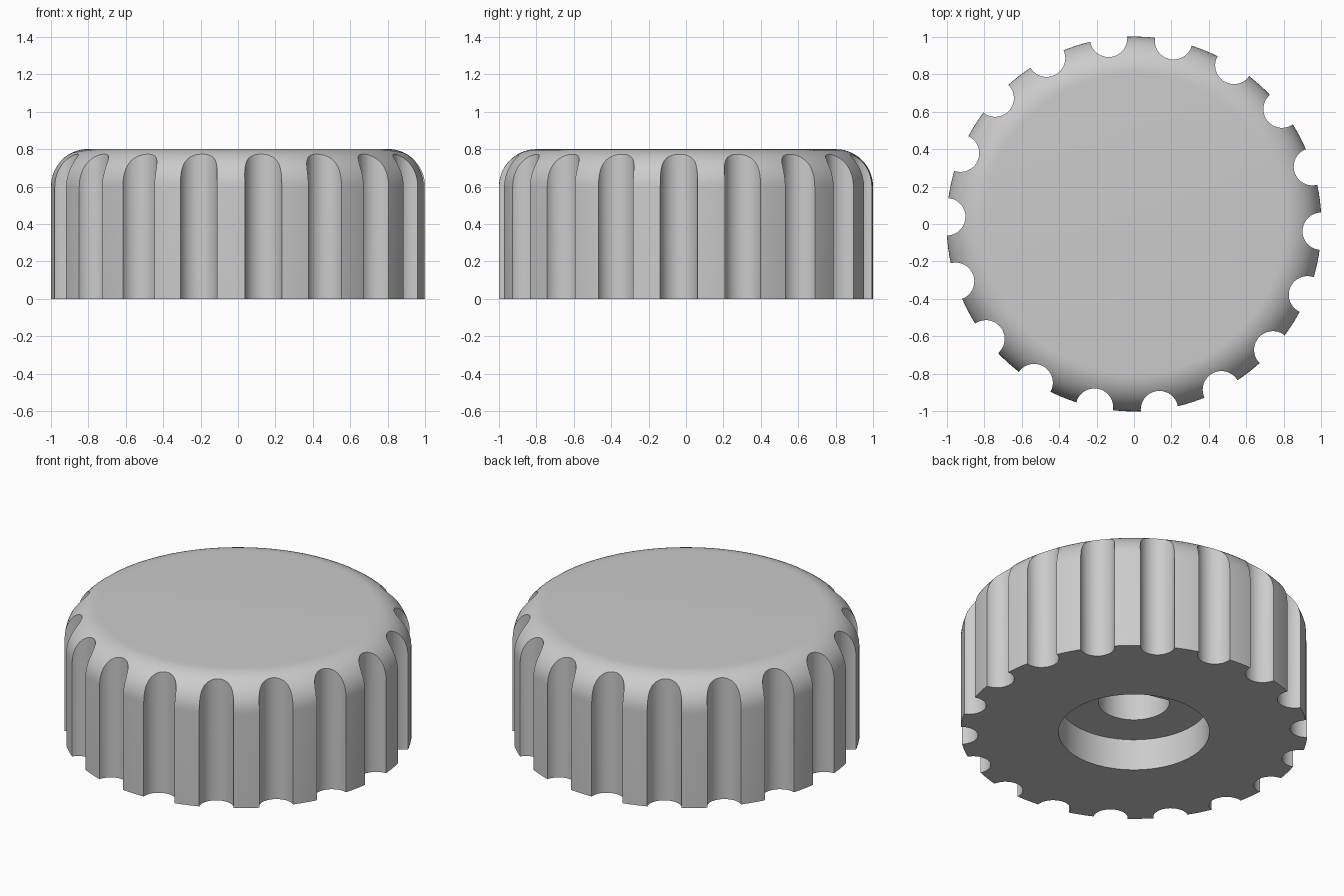
import bpy
import bmesh
from math import cos, sin, pi, radians, acos

if "Cube" in bpy.data.objects:
    bpy.data.objects.remove(bpy.data.objects["Cube"], do_unlink=True)

HEIGHT, FILLET = 0.8, 0.2
FLUTES, FLUTE_R, FLUTE_START = 18, 0.1, radians(-2.2)
RECESS_R, RECESS_TOP = 0.435, 0.2
BORE_R, BORE_TOP, FLAT_DIST = 0.205, 0.6, 0.11
FLAT_DIR = FLUTE_START + radians(80)

gray = bpy.data.materials.new("plain gray")
gray.use_nodes = True
gray.diffuse_color = (0.6, 0.6, 0.6, 1)
gray.node_tree.nodes["Principled BSDF"].inputs["Base Color"].default_value = (0.6, 0.6, 0.6, 1)


def make_object(name, bm):
    bmesh.ops.recalc_face_normals(bm, faces=bm.faces)
    mesh = bpy.data.meshes.new(name)
    bm.to_mesh(mesh)
    bm.free()
    mesh.materials.append(gray)
    obj = bpy.data.objects.new(name, mesh)
    bpy.context.collection.objects.link(obj)
    return obj


def arc(radius, start, sweep, steps, closed=False, x=0, y=0):
    count = steps if closed else steps + 1
    return [(x + radius * cos(start + sweep * i / steps),
             y + radius * sin(start + sweep * i / steps)) for i in range(count)]


def add_prism(bm, outline, z0, z1):
    face = bm.faces.new([bm.verts.new((x, y, z0)) for x, y in outline])
    top = bmesh.ops.extrude_face_region(bm, geom=[face])["geom"]
    moved = [v for v in top if isinstance(v, bmesh.types.BMVert)]
    bmesh.ops.translate(bm, verts=moved, vec=(0, 0, z1 - z0))


# Round body: one ring per profile point, capped top and bottom
profile = [(1, 0)] + arc(FILLET, 0, pi / 2, 14, x=1 - FILLET, y=HEIGHT - FILLET)
bm = bmesh.new()
rings = [[bm.verts.new((x, y, z)) for x, y in arc(r, 0, 2 * pi, 180, True)]
         for r, z in profile]
for low, high in zip(rings, rings[1:]):
    for i in range(len(low)):
        j = (i + 1) % len(low)
        bm.faces.new((low[i], low[j], high[j], high[i]))
bm.faces.new(rings[0])
bm.faces.new(rings[-1])
knob = make_object("knob_body", bm)

# Grip flutes around the rim
bm = bmesh.new()
for k in range(FLUTES):
    a = FLUTE_START + k * 2 * pi / FLUTES
    add_prism(bm, arc(FLUTE_R, a, 2 * pi, 40, True, cos(a), sin(a)), -0.1, 1)
flutes = make_object("flute_cutters", bm)

# Round recess underneath
bm = bmesh.new()
add_prism(bm, arc(RECESS_R, 0, 2 * pi, 96, True), -0.1, RECESS_TOP)
recess = make_object("recess_cutter", bm)

# Shaft bore with one flat side
bm = bmesh.new()
half = acos(FLAT_DIST / BORE_R)
add_prism(bm, arc(BORE_R, FLAT_DIR + half, 2 * (pi - half), 48), 0.1, BORE_TOP)
bore = make_object("shaft_bore_cutter", bm)

# Cut everything, then bake the result and remove the cutters
for cutter in (flutes, recess, bore):
    mod = knob.modifiers.new(cutter.name, "BOOLEAN")
    mod.operation = "DIFFERENCE"
    mod.solver = "EXACT"
    mod.object = cutter
    cutter.hide_render = True
bpy.context.view_layer.update()
graph = bpy.context.evaluated_depsgraph_get()
finished = bpy.data.meshes.new_from_object(knob.evaluated_get(graph))
knob.modifiers.clear()
knob.data = finished
for cutter in (flutes, recess, bore):
    bpy.data.objects.remove(cutter, do_unlink=True)

bpy.ops.object.select_all(action="DESELECT")
knob.select_set(True)
bpy.context.view_layer.objects.active = knob
bpy.ops.object.shade_smooth_by_angle(angle=radians(25))
